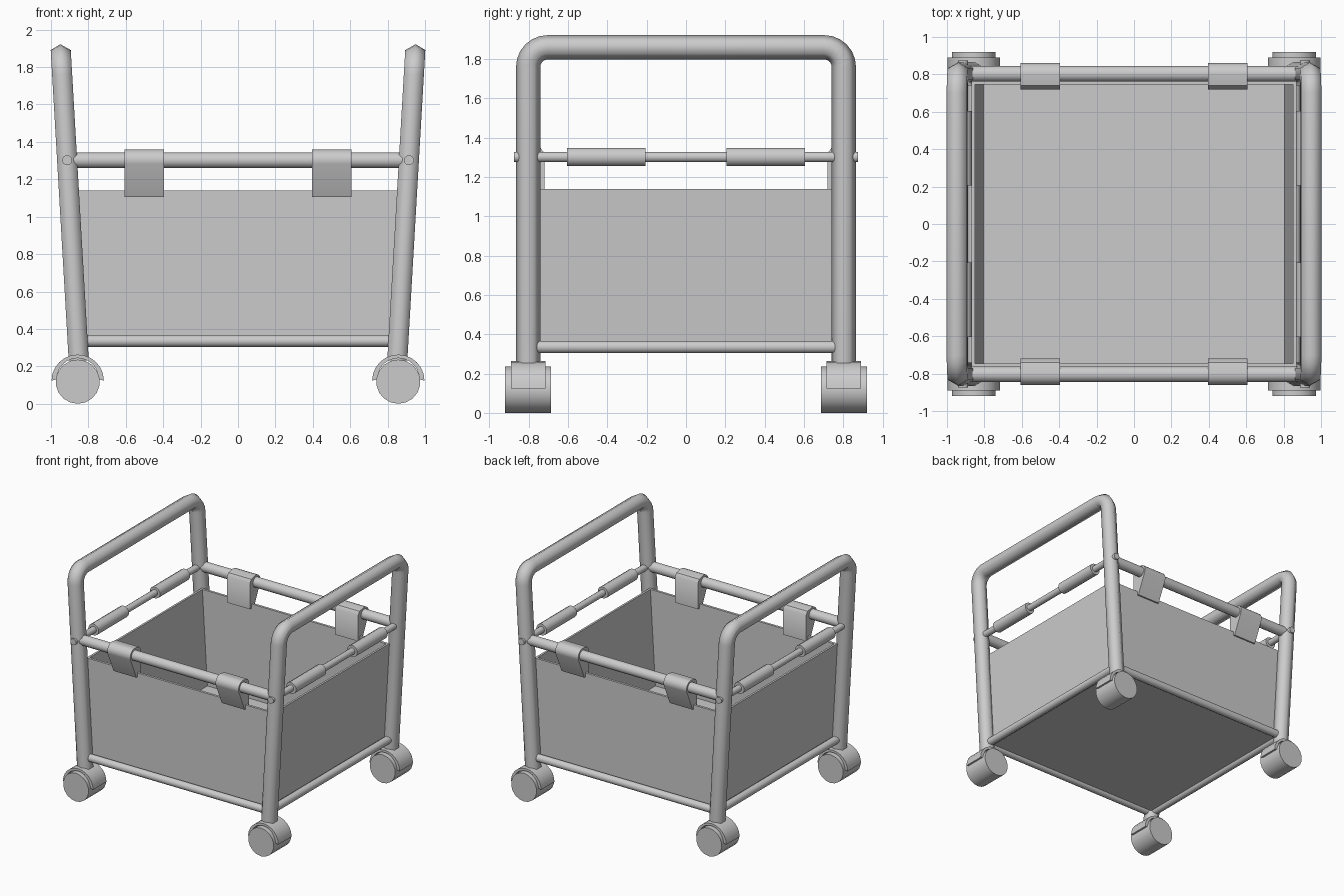
import bpy, bmesh, math
from mathutils import Vector

if "Cube" in bpy.data.objects:
    bpy.data.objects.remove(bpy.data.objects["Cube"])

grey = bpy.data.materials.new("light_grey")
grey.use_nodes = True
grey.diffuse_color = (0.6, 0.6, 0.6, 1)
grey.node_tree.nodes["Principled BSDF"].inputs["Base Color"].default_value = (0.6, 0.6, 0.6, 1)

LEAN = 0.058          # outward lean of the sides
LEG_Y = 0.803         # centre line of the legs
RAIL_Z, BASE_Z = 1.302, 0.335


def side_x(z, top=0.946):
    """x of a leaning side at height z; top is its x at the handle."""
    return top - LEAN * (1.86 - z)


def finish(name, bm, angle=None):
    bmesh.ops.recalc_face_normals(bm, faces=bm.faces)
    mesh = bpy.data.meshes.new(name)
    bm.to_mesh(mesh)
    bm.free()
    mesh.materials.append(grey)
    ob = bpy.data.objects.new(name, mesh)
    bpy.context.collection.objects.link(ob)
    if angle:
        bpy.ops.object.select_all(action="DESELECT")
        ob.select_set(True)
        bpy.context.view_layer.objects.active = ob
        bpy.ops.object.shade_smooth_by_angle(angle=math.radians(angle))
    return ob


def skin(bm, rings):
    """Bridge matching vertex rings and cap both ends."""
    loops = [[bm.verts.new(p) for p in ring] for ring in rings]
    n = len(loops[0])
    for a, b in zip(loops, loops[1:]):
        for i in range(n):
            j = (i + 1) % n
            bm.faces.new((a[i], a[j], b[j], b[i]))
    bm.faces.new(loops[0])
    bm.faces.new(loops[-1])


def rod(name, start, end, radius, sides=12, angle=50):
    start, end = Vector(start), Vector(end)
    turn = (end - start).to_track_quat("Z", "Y")
    circle = [2 * math.pi * (i + 0.5) / sides for i in range(sides)]
    bm = bmesh.new()
    skin(bm, [[c + turn @ Vector((radius * math.cos(a), radius * math.sin(a), 0))
               for a in circle] for c in (start, end)])
    return finish(name, bm, angle)


def extrude_x(name, profile, x0, x1, angle=None):
    bm = bmesh.new()
    skin(bm, [[(x, y, z) for y, z in profile] for x in (x0, x1)])
    return finish(name, bm, angle)


def side_frame(name, s):
    """Hexagonal tube bent into an upside-down U, leaning outward."""
    r, bend, top = 0.062, 0.1, 1.86
    path = [(-LEG_Y, 0.23, math.pi)]
    for cy, first in ((-LEG_Y + bend, math.pi), (LEG_Y - bend, math.pi / 2)):
        for i in range(7):
            a = first - i * math.pi / 12
            path.append((cy + bend * math.cos(a), top - bend + bend * math.sin(a), a))
    path.append((LEG_Y, 0.23, 0))
    rings = []
    for y, z, a in path:
        ring = []
        for k in range(6):
            t = k * math.pi / 3
            out = r * math.cos(t)
            vz = z + out * math.sin(a)
            ring.append((s * side_x(vz) + r * math.sin(t), y + out * math.cos(a), vz))
        rings.append(ring)
    bm = bmesh.new()
    skin(bm, rings)
    finish(name, bm, 65)


def caster(name, x, y):
    z, r = 0.118, 0.118
    rod(name + "_wheel", (x, y - 0.117, z), (x, y + 0.117, z), r, 18)
    # Half-round hood over the wheel
    arc = [math.pi * i / 12 for i in range(13)]
    outline = [(x + 0.14 * math.cos(a), z + 0.005 + 0.14 * math.sin(a)) for a in arc]
    outline += [(x + 0.113 * math.cos(a), z + 0.013 + 0.113 * math.sin(a)) for a in reversed(arc)]
    bm = bmesh.new()
    skin(bm, [[(px, y + d, pz) for px, pz in outline] for d in (-0.088, 0.088)])
    finish(name + "_hood", bm, 40)


# Side frames, side rails, grips
for s, side in ((1, "left"), (-1, "right")):
    side_frame(side + "_frame", s)
    x = s * side_x(RAIL_Z)
    rod(side + "_upper_rail", (x, -0.875, RAIL_Z), (x, 0.875, RAIL_Z), 0.027)
    for e, end in ((-1, "front"), (1, "back")):
        rod(f"{side}_{end}_grip", (x, e * 0.205, RAIL_Z), (x, e * 0.605, RAIL_Z), 0.048)
        caster(f"{side}_{end}_caster", s * 0.857, e * LEG_Y)
    x = s * side_x(BASE_Z)
    rod(side + "_lower_rail", (x, -LEG_Y, BASE_Z), (x, LEG_Y, BASE_Z), 0.032)
    # Leaning side panel of the basket
    bm = bmesh.new()
    skin(bm, [[(s * side_x(z, top), y, z) for z, top in
               ((0.33, 0.91), (1.14, 0.91), (1.14, 0.893), (0.33, 0.893))]
              for y in (-0.765, 0.765)])
    finish(side + "_panel", bm)

# Front and back rails, panels, clips
for e, end in ((-1, "front"), (1, "back")):
    y = e * LEG_Y
    rod(end + "_upper_rail", (-0.9, y, RAIL_Z), (0.9, y, RAIL_Z), 0.043)
    rod(end + "_lower_rail", (-0.85, y, BASE_Z), (0.85, y, BASE_Z), 0.032)
    bm = bmesh.new()
    skin(bm, [[(sx * side_x(z, 0.91), yy, z) for sx, z in
               ((-1, 0.33), (1, 0.33), (1, 1.14), (-1, 1.14))]
              for yy in (e * 0.745, e * 0.765)])
    finish(end + "_panel", bm)
    # Clip: rounded over the rail, tapering down over the panel edge
    clip = [(e * 0.72, 1.105), (e * 0.72, 1.32), (e * 0.74, 1.348)]
    for i in range(7):
        a = math.radians(100 - i * 20)
        clip.append((e * (LEG_Y + 0.058 * math.cos(a)), RAIL_Z + 0.058 * math.sin(a)))
    clip.append((e * 0.778, 1.105))
    for s, side in ((1, "left"), (-1, "right")):
        extrude_x(f"{end}_{side}_clip", clip, s * 0.395, s * 0.607, 40)

# Basket floor
extrude_x("basket_floor", [(-0.765, 0.325), (0.765, 0.325), (0.765, 0.345), (-0.765, 0.345)],
          -0.82, 0.82)
